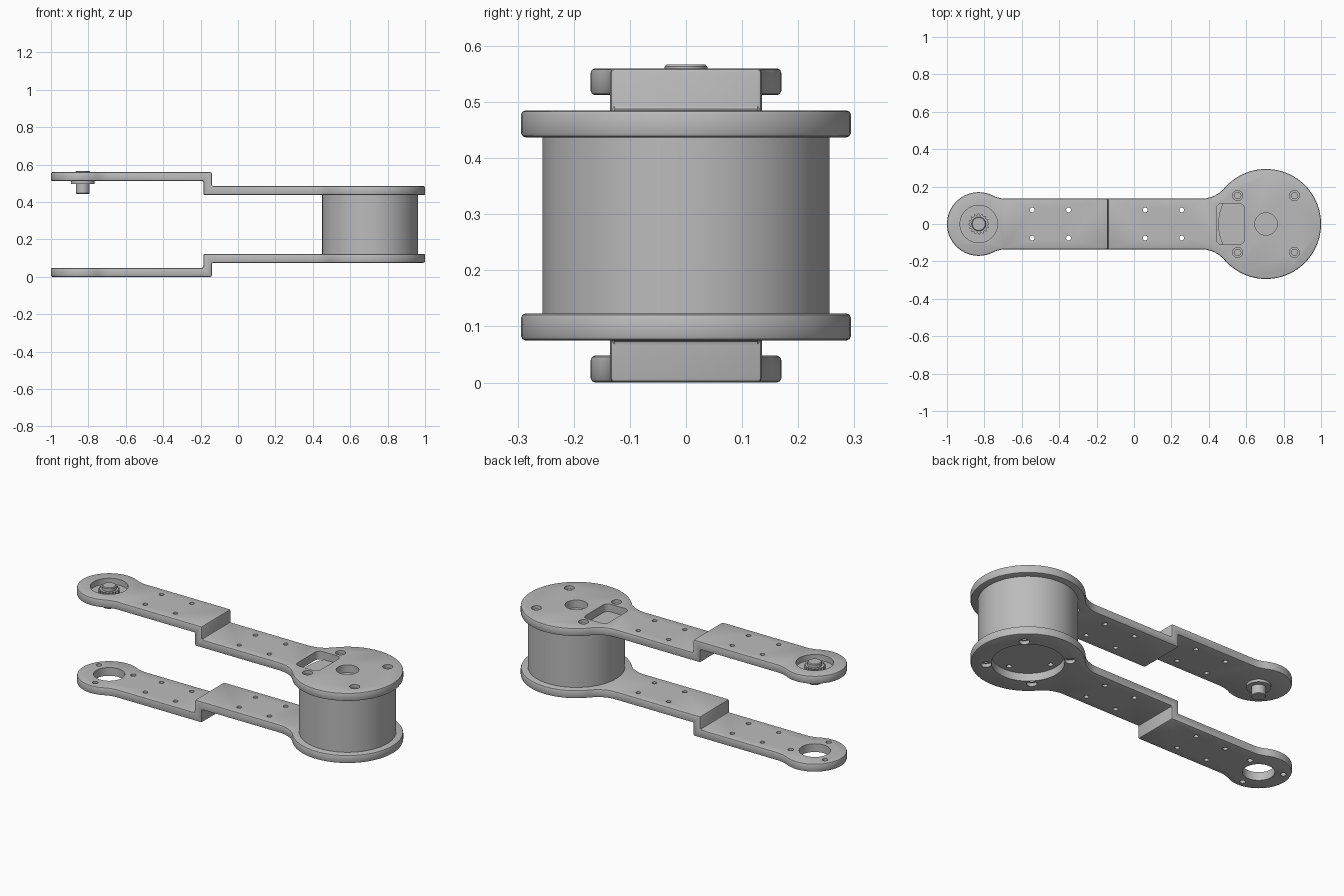
import bpy, bmesh, math
from mathutils import Matrix, Vector

old = bpy.data.objects.get("Cube")
if old:
    bpy.data.objects.remove(old, do_unlink=True)

grey = bpy.data.materials.new("machined_grey")
grey.use_nodes = True
grey.diffuse_color = (0.5, 0.5, 0.5, 1)
grey.node_tree.nodes["Principled BSDF"].inputs["Base Color"].default_value = (0.5, 0.5, 0.5, 1)

H = 0.56                      # height of the bracket pair, without the pin
BIG, BIG_R = 0.706, 0.294     # large round end
END, END_R = -0.83, 0.17      # small round end
ARM, FILLET = 0.135, 0.165    # arm half width, neck fillet


def new_object(name, bm):
    bmesh.ops.recalc_face_normals(bm, faces=bm.faces)
    me = bpy.data.meshes.new(name)
    bm.to_mesh(me)
    bm.free()
    me.materials.append(grey)
    ob = bpy.data.objects.new(name, me)
    bpy.context.collection.objects.link(ob)
    return ob


def prism(bm, pts, offset):
    """Extrude a closed polygon of 3D points along offset."""
    face = bm.faces.new([bm.verts.new(p) for p in pts])
    top = bmesh.ops.extrude_face_region(bm, geom=[face])["geom"]
    moved = [v for v in top if isinstance(v, bmesh.types.BMVert)]
    bmesh.ops.translate(bm, verts=moved, vec=Vector(offset))


def lathe(bm, profile, x, y, n=32):
    """Solid of revolution from (radius, z) pairs, capped at both ends."""
    rings = [[bm.verts.new((x + r * math.cos(math.tau * i / n),
                            y + r * math.sin(math.tau * i / n), z))
              for i in range(n)] for r, z in profile]
    for a, b in zip(rings, rings[1:]):
        for i in range(n):
            j = (i + 1) % n
            bm.faces.new((a[i], a[j], b[j], b[i]))
    bm.faces.new(rings[0])
    bm.faces.new(rings[-1])


def arc(cx, cy, r, a0, a1, n):
    return [(cx + r * math.cos(a0 + (a1 - a0) * i / n),
             cy + r * math.sin(a0 + (a1 - a0) * i / n)) for i in range(n + 1)]


def bake(ob):
    dg = bpy.context.evaluated_depsgraph_get()
    me = bpy.data.meshes.new_from_object(ob.evaluated_get(dg))
    ob.modifiers.clear()
    ob.data = me


def boolean(ob, bm, operation="DIFFERENCE"):
    cutter = new_object("cutter", bm)
    cutter.hide_render = True
    mod = ob.modifiers.new("cut", "BOOLEAN")
    mod.operation, mod.object, mod.solver = operation, cutter, "EXACT"
    bake(ob)
    bpy.data.objects.remove(cutter, do_unlink=True)


def soften(ob, width, segments=2):
    mod = ob.modifiers.new("soft_edges", "BEVEL")
    mod.width, mod.segments = width, segments
    mod.limit_method, mod.angle_limit = "ANGLE", math.radians(35)
    bake(ob)


def outline():
    """Plan shape: two round ends blended into a straight arm."""
    def neck(r):
        dx = math.sqrt((r + FILLET) ** 2 - (ARM + FILLET) ** 2)
        return dx, math.atan2(ARM + FILLET, dx)
    bdx, ba = neck(BIG_R)
    sdx, sa = neck(END_R)
    fy = ARM + FILLET
    half = arc(BIG, 0, BIG_R, 0, math.pi - ba, 40)
    half += arc(BIG - bdx, fy, FILLET, -ba, -math.pi / 2, 8)[1:]
    half += arc(END + sdx, fy, FILLET, -math.pi / 2, sa - math.pi, 8)
    half += arc(END, 0, END_R, sa, math.pi, 28)[1:]
    return half + [(x, -y) for x, y in reversed(half[1:-1])]


# Upper plate: stepped side profile intersected with the plan shape
bm = bmesh.new()
step = [(-1.2, 0.512), (-0.185, 0.512), (-0.185, 0.437), (1.2, 0.437),
        (1.2, 0.485), (-0.14, 0.485), (-0.14, H), (-1.2, H)]
prism(bm, [(x, -0.5, z) for x, z in step], (0, 1, 0))
upper = new_object("upper_plate", bm)
bm = bmesh.new()
prism(bm, [(x, y, 0.3) for x, y in outline()], (0, 0, 0.4))
boolean(upper, bm, "INTERSECT")
soften(upper, 0.008)

# Holes shared by both plates
bm = bmesh.new()
for side in (-1, 1):
    for x in (-0.545, -0.35, 0.06, 0.255):
        lathe(bm, [(0.013, 0.4), (0.013, 0.6)], x, side * 0.075, 16)
    for x in (BIG - 0.152, BIG + 0.152):
        lathe(bm, [(0.017, 0.4), (0.017, 0.465), (0.027, 0.465), (0.027, 0.6)],
              x, side * 0.152, 24)
boolean(upper, bm)

# Lower plate is the mirror of the upper one
lower = upper.copy()
lower.name = "lower_plate"
lower.data = upper.data.copy()
lower.data.transform(Matrix.Translation((0, 0, H)) @ Matrix.Scale(-1, 4, (0, 0, 1)))
lower.data.flip_normals()
bpy.context.collection.objects.link(lower)

# Upper plate: centre hole, cable window, hub recess
bm = bmesh.new()
lathe(bm, [(0.06, 0.4), (0.06, 0.6)], BIG, 0, 48)
lathe(bm, [(0.1, 0.526), (0.1, 0.6)], END, 0, 64)
window = []
for i, (x, y) in enumerate([(0.56, 0.08), (0.47, 0.08), (0.47, -0.08), (0.56, -0.08)]):
    window += arc(x, y, 0.03, i * math.pi / 2, (i + 1) * math.pi / 2, 6)
prism(bm, [(x, y, 0.4) for x, y in window], (0, 0, 0.2))
boolean(upper, bm)

# Lower plate: drum opening, bearing hole and its three screw holes
bm = bmesh.new()
lathe(bm, [(0.187, -0.1), (0.187, 0.2)], BIG, 0, 96)
lathe(bm, [(0.083, -0.1), (0.083, 0.2)], END, 0, 48)
for deg in (30, 150, 270):
    a = math.radians(deg)
    lathe(bm, [(0.015, -0.1), (0.015, 0.2)],
          END + 0.128 * math.cos(a), 0.128 * math.sin(a), 16)
boolean(lower, bm)

# Motor drum with four blind mounting holes underneath
bm = bmesh.new()
lathe(bm, [(0.256, 0.12), (0.256, 0.44)], BIG, 0, 96)
drum = new_object("motor_drum", bm)
bm = bmesh.new()
for k in range(4):
    a = k * math.pi / 2
    lathe(bm, [(0.014, 0.05), (0.014, 0.16)],
          BIG + 0.15 * math.cos(a), 0.15 * math.sin(a), 16)
boolean(drum, bm)

# Pivot pin with flange
bm = bmesh.new()
lathe(bm, [(0.034, 0.444), (0.037, 0.448), (0.037, 0.497), (0.063, 0.497), (0.063, 0.514),
           (0.038, 0.514), (0.038, 0.563), (0.034, 0.567)], END, 0, 48)
pin = new_object("pivot_pin", bm)

# Toothed ring around the pin
bm = bmesh.new()
teeth = []
for i in range(64):
    r = 0.056 if i % 4 < 2 else 0.048
    a = math.tau * i / 64
    teeth.append((END + r * math.cos(a), r * math.sin(a), 0.51))
prism(bm, teeth, (0, 0, 0.036))
ring = new_object("toothed_ring", bm)

# Smooth round surfaces, keep edges sharp
bpy.ops.object.select_all(action="DESELECT")
for ob in (upper, lower, drum, pin, ring):
    ob.select_set(True)
bpy.context.view_layer.objects.active = upper
bpy.ops.object.shade_smooth_by_angle(angle=math.radians(30))
